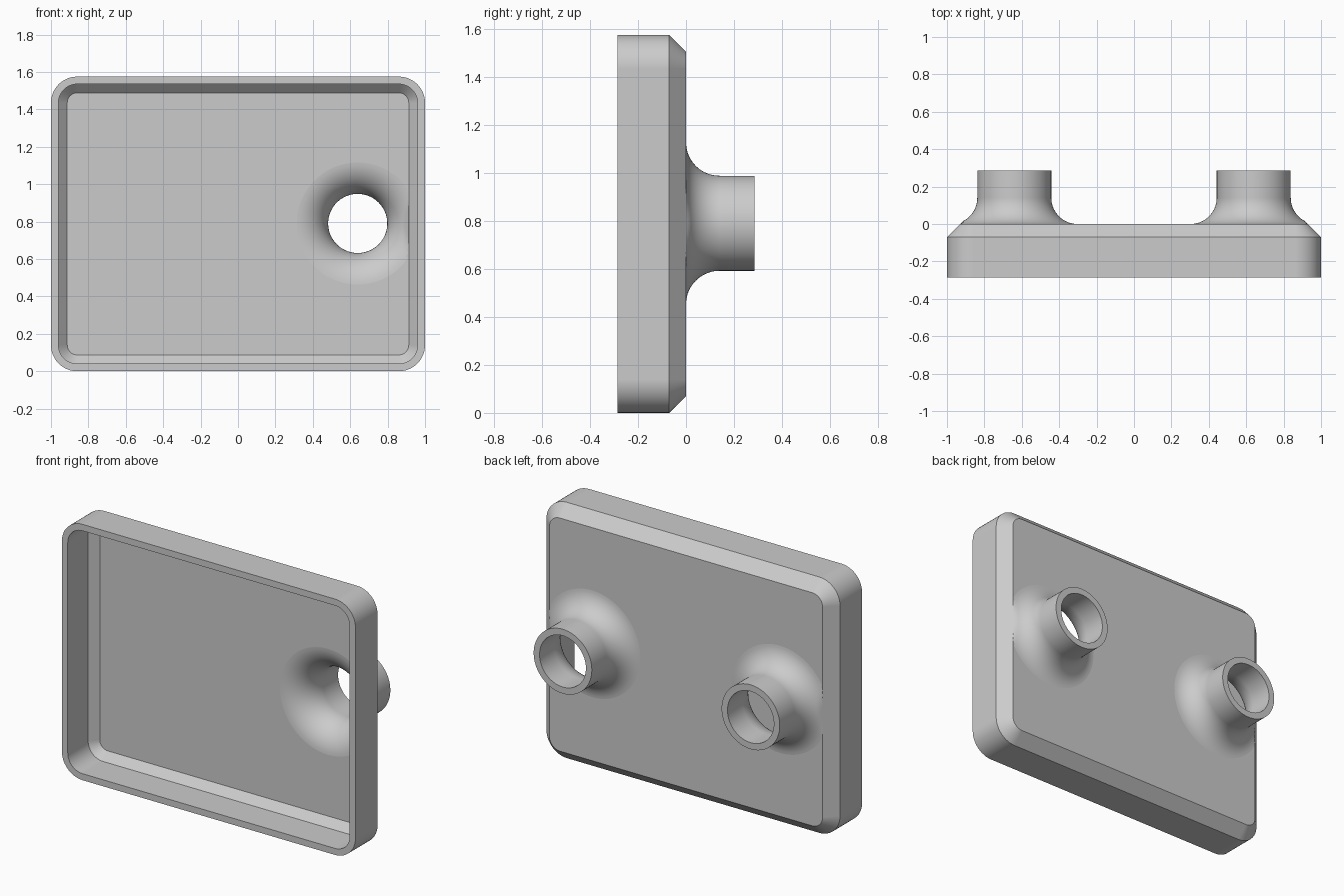
import bpy, bmesh, math

if "Cube" in bpy.data.objects:
    bpy.data.objects.remove(bpy.data.objects["Cube"])

HEIGHT = 1.575
CENTRE_Z = HEIGHT / 2
WALL = 0.04
FRONT, BACK, TIP = -0.285, 0.0, 0.285
SPOUT_X, SPOUT_Z = 0.64, 0.79
FLARE_R, FLARE_Y = 0.338, 0.14      # centre of the flare's arc

grey = bpy.data.materials.new("plain grey")
grey.use_nodes = True
colour = (0.6, 0.6, 0.6, 1)
grey.diffuse_color = colour
grey.node_tree.nodes["Principled BSDF"].inputs["Base Color"].default_value = colour


def finish(name, bm):
    bmesh.ops.remove_doubles(bm, verts=bm.verts[:], dist=1e-6)
    bmesh.ops.recalc_face_normals(bm, faces=bm.faces[:])
    mesh = bpy.data.meshes.new(name)
    bm.to_mesh(mesh)
    bm.free()
    mesh.materials.append(grey)
    ob = bpy.data.objects.new(name, mesh)
    bpy.context.collection.objects.link(ob)
    return ob


def rounded_ring(bm, y, inset, radius, segments=12):
    """Rounded rectangle of vertices in the plane at y."""
    hx, hz = 1 - inset - radius, CENTRE_Z - inset - radius
    ring = []
    for k, (sx, sz) in enumerate([(1, 1), (-1, 1), (-1, -1), (1, -1)]):
        for i in range(segments + 1):
            a = math.pi / 2 * (k + i / segments)
            ring.append(bm.verts.new((sx * hx + radius * math.cos(a), y,
                                      CENTRE_Z + sz * hz + radius * math.sin(a))))
    return ring


def chamfered_block(name, levels):
    """Loft through (y, inset, corner radius) levels."""
    bm = bmesh.new()
    rings = [rounded_ring(bm, *level) for level in levels]
    for a, b in zip(rings, rings[1:]):
        for i in range(len(a)):
            j = (i + 1) % len(a)
            bm.faces.new((a[i], a[j], b[j], b[i]))
    bm.faces.new(rings[0])
    bm.faces.new(rings[-1])
    return finish(name, bm)


def flared_spouts(name, arc_radius, base_y, tip_y, chamfer_sum, max_x):
    """Turned pair of flared tubes, trimmed to lie under the chamfer."""
    bm = bmesh.new()
    profile = [(0, base_y), (FLARE_R, base_y)]
    for i in range(21):
        a = math.pi / 2 * i / 20
        lift = -0.001 if i == 0 else 0
        profile.append((FLARE_R - arc_radius * math.sin(a),
                        FLARE_Y - arc_radius * math.cos(a) + lift))
    profile += [(FLARE_R - arc_radius, tip_y), (0, tip_y)]
    for side in (-1, 1):
        x = side * SPOUT_X
        verts = [bm.verts.new((x + r, y, SPOUT_Z)) for r, y in profile]
        edges = [bm.edges.new(pair) for pair in zip(verts, verts[1:])]
        bmesh.ops.spin(bm, geom=verts + edges, cent=(x, 0, SPOUT_Z),
                       axis=(0, 1, 0), angle=2 * math.pi, steps=72)
    for v in bm.verts:
        if abs(v.co.x) > SPOUT_X + 0.22:
            v.co.x = math.copysign(min(abs(v.co.x), max_x), v.co.x)
            v.co.y = min(v.co.y, chamfer_sum - abs(v.co.x) - 0.0007)
    return finish(name, bm)


# Tray body, spouts, and the hollows inside them
tray = chamfered_block("tray_with_spouts", [
    (FRONT, 0, 0.14), (-0.07, 0, 0.14), (BACK, 0.07, 0.07)])
spouts = flared_spouts("spouts", 0.14, -0.06, TIP, 0.93, 0.96)
hollow = chamfered_block("tray_hollow", [
    (FRONT - 0.1, WALL, 0.10), (-0.087, WALL, 0.10), (-WALL, 0.087, 0.053)])
bores = flared_spouts("spout_bores", 0.18, -0.08, TIP + 0.1, 0.873, 0.94)

bpy.context.view_layer.objects.active = tray
tray.select_set(True)
for cutter, operation in ((spouts, 'UNION'), (hollow, 'DIFFERENCE'), (bores, 'DIFFERENCE')):
    cutter.hide_render = True
    mod = tray.modifiers.new(cutter.name, 'BOOLEAN')
    mod.object, mod.operation, mod.solver = cutter, operation, 'EXACT'
    bpy.ops.object.modifier_apply(modifier=mod.name)
    bpy.data.objects.remove(cutter)

# Smooth curves, crisp rims and chamfers
bpy.ops.object.shade_smooth_by_angle(angle=math.radians(30))
weighted = tray.modifiers.new("even_shading", 'WEIGHTED_NORMAL')
weighted.keep_sharp = True
